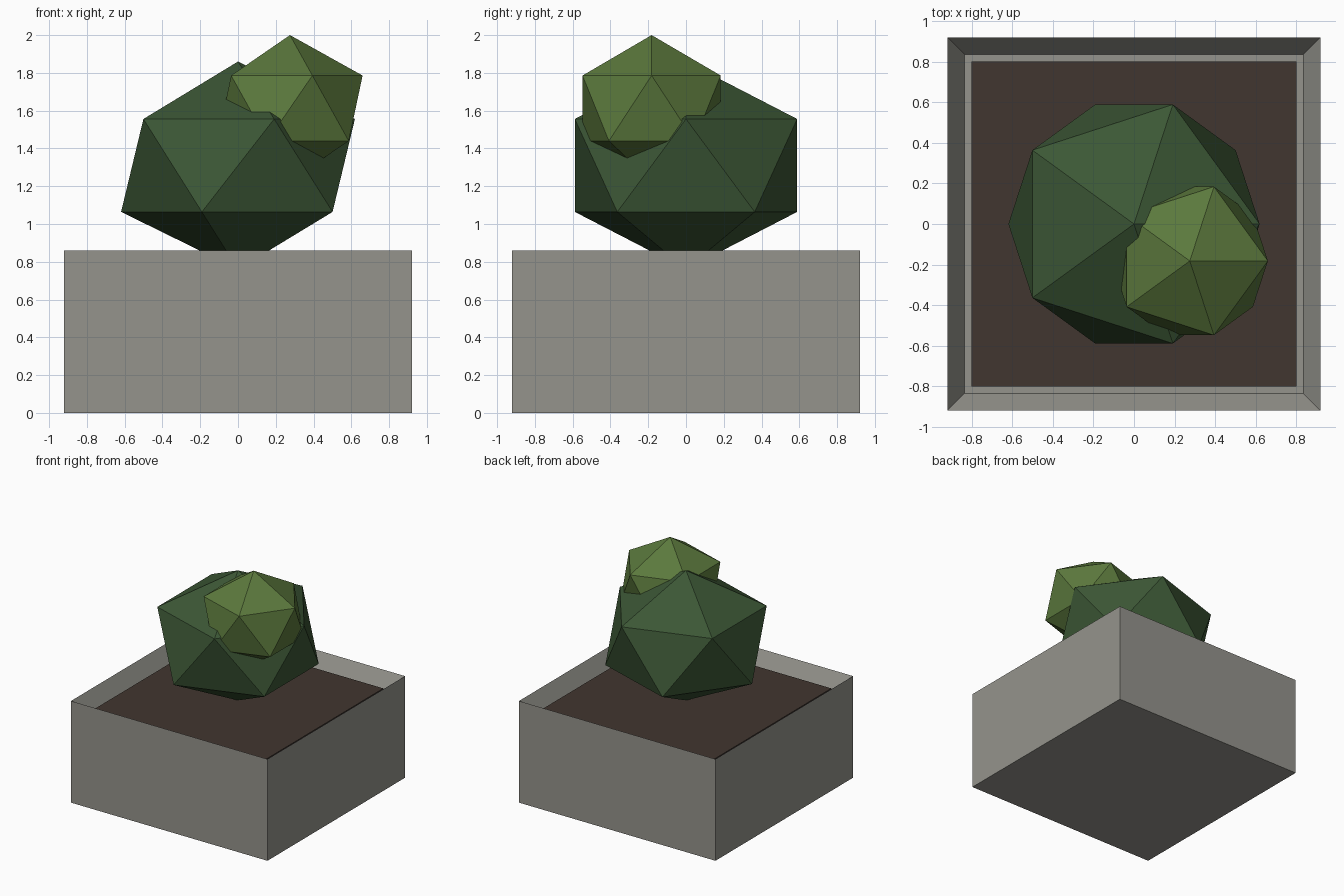
import bpy
import bmesh

if "Cube" in bpy.data.objects:
    bpy.data.objects.remove(bpy.data.objects["Cube"], do_unlink=True)


def material(name, colour):
    mat = bpy.data.materials.new(name)
    mat.use_nodes = True
    mat.diffuse_color = (*colour, 1)
    mat.node_tree.nodes["Principled BSDF"].inputs["Base Color"].default_value = (*colour, 1)
    return mat


def add_object(name, bm, mat, location):
    mesh = bpy.data.meshes.new(name)
    bm.to_mesh(mesh)
    bm.free()
    mesh.materials.append(mat)
    obj = bpy.data.objects.new(name, mesh)
    obj.location = location
    bpy.context.collection.objects.link(obj)
    return obj


def box(width, height):
    bm = bmesh.new()
    bmesh.ops.create_cube(bm, size=1)
    bmesh.ops.scale(bm, vec=(width, width, height), verts=bm.verts)
    return bm


def bush(name, radius, half_height, mat, location):
    bm = bmesh.new()
    bmesh.ops.create_icosphere(bm, subdivisions=1, radius=1)
    bmesh.ops.scale(bm, vec=(radius, radius, half_height), verts=bm.verts)
    return add_object(name, bm, mat, location)


concrete = material("concrete grey", (0.30, 0.295, 0.265))
earth = material("dark earth", (0.053, 0.037, 0.029))
dark_leaf = material("dark leaf green", (0.045, 0.095, 0.036))
light_leaf = material("light leaf green", (0.105, 0.19, 0.046))

# Square planter with a rim and a recess for the soil
HEIGHT, SOIL = 0.86, 0.77
bm = box(1.84, HEIGHT)
top = max(bm.faces, key=lambda f: f.calc_center_median().z)
bmesh.ops.inset_region(bm, faces=[top], thickness=0.12)
bmesh.ops.translate(bm, vec=(0, 0, SOIL - 0.05 - HEIGHT), verts=top.verts)
add_object("planter", bm, concrete, (0, 0, HEIGHT / 2))

# Soil slab
add_object("soil", box(1.6, 0.05), earth, (0, 0, SOIL - 0.025))

# Faceted foliage
bush("large_bush", 0.692, 0.55, dark_leaf, (0, 0, 1.31))
bush("small_bush", 0.43, 0.387, light_leaf, (0.275, -0.182, 1.613))
